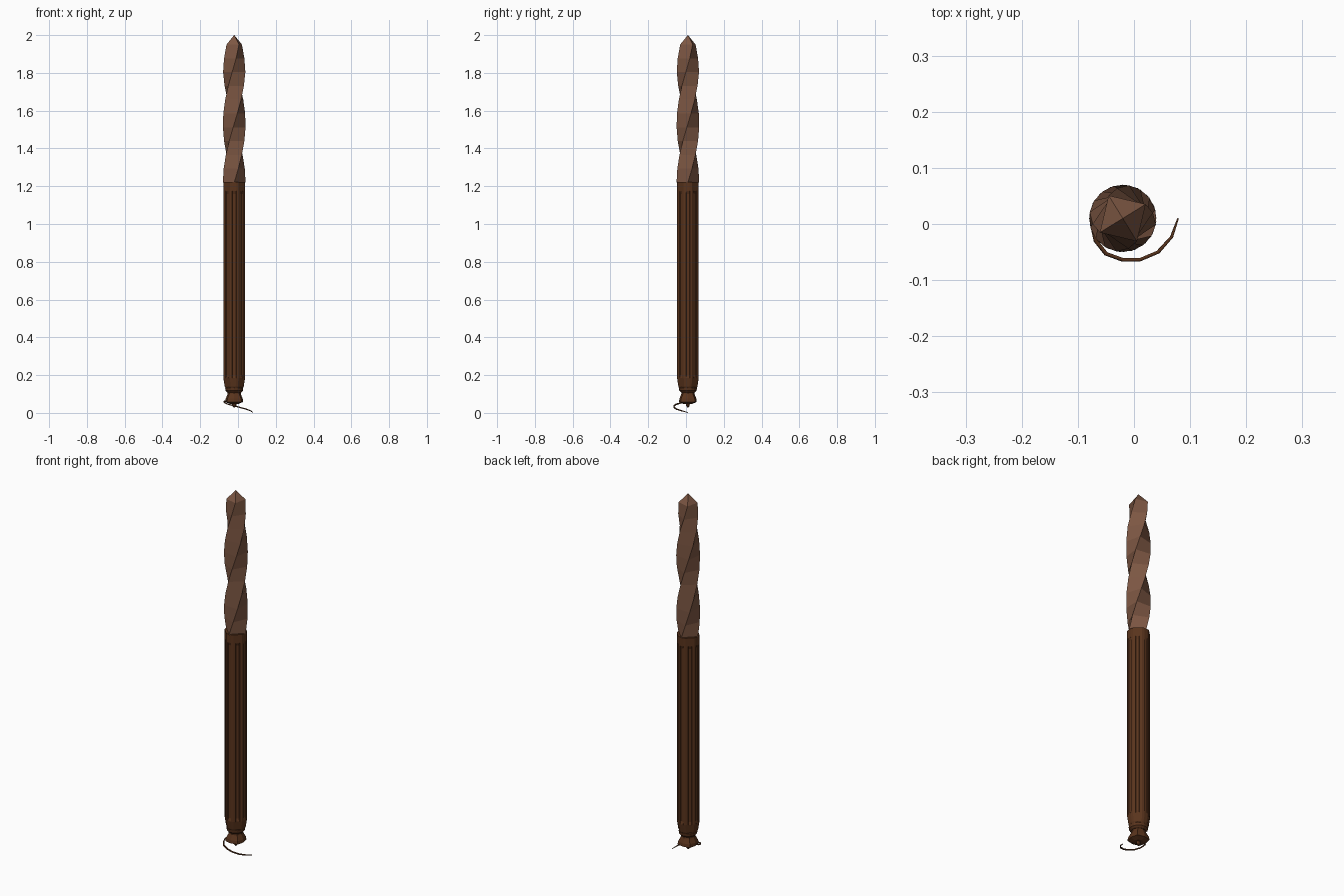
import bpy, bmesh, math
from math import sin, cos, pi, radians

if "Cube" in bpy.data.objects:
    bpy.data.objects.remove(bpy.data.objects["Cube"])

CX, CY = -0.02, 0.01  # axis of the tool


def material(name, rgb):
    m = bpy.data.materials.new(name)
    m.diffuse_color = (*rgb, 1)
    m.use_nodes = True
    m.node_tree.nodes["Principled BSDF"].inputs["Base Color"].default_value = m.diffuse_color
    return m


wood = material("dark wood", (0.100, 0.034, 0.012))
pale = material("pale wood", (0.205, 0.095, 0.056))


def ring(z, radius, sides, start=0.0, alt=None):
    """Ring of points; alt gives every second corner another radius."""
    pts = []
    for i in range(sides):
        a = start + 2 * pi * i / sides
        r = alt if (alt is not None and i % 2) else radius
        pts.append((CX + r * cos(a), CY + r * sin(a), z))
    return pts


def loft(name, rings, mat):
    """Skin equal-length rings, closing both ends."""
    bm = bmesh.new()
    rows = [[bm.verts.new(p) for p in r] for r in rings]
    n = len(rows[0])
    for a, b in zip(rows, rows[1:]):
        for i in range(n):
            j = (i + 1) % n
            bm.faces.new((a[i], a[j], b[j], b[i]))
    bm.faces.new(rows[0][::-1])
    bm.faces.new(rows[-1])
    bmesh.ops.recalc_face_normals(bm, faces=bm.faces[:])
    me = bpy.data.meshes.new(name)
    bm.to_mesh(me)
    bm.free()
    me.materials.append(mat)
    ob = bpy.data.objects.new(name, me)
    bpy.context.collection.objects.link(ob)
    return ob


# twisted square blade with a pyramid tip
TWIST = 290  # degrees per unit of height
levels = []
steps = 10
for k in range(steps + 1):
    z = 1.22 + 0.73 * k / steps
    r = 0.06 if z < 1.82 else 0.06 - 0.012 * (z - 1.82) / 0.13
    levels.append(ring(z, r, 4, radians(TWIST * (z - 1.22))))
levels.append(ring(2.0, 0.0005, 4, radians(TWIST * 0.73)))
loft("twisted_blade", levels, pale)


# handle with eight long grooves, flattened on the diagonals
def handle_ring(z, r, depth):
    pts = []
    for g in range(8):
        base = -90 + 45 * g
        for off, d in ((-11, 0), (-9, depth), (9, depth), (11, 0), (22.5, 0)):
            rr = r
            if g % 2 and abs(off) < 20:
                rr = r * cos(radians(22.5)) / cos(radians(off))
            a = radians(base + off)
            pts.append((CX + (rr - d) * cos(a), CY + (rr - d) * sin(a), z))
    return pts


loft("grooved_handle", [
    handle_ring(0.125, 0.044, 0), handle_ring(0.14, 0.051, 0),
    handle_ring(0.165, 0.055, 0), handle_ring(0.185, 0.058, 0),
    handle_ring(0.20, 0.058, 0.005), handle_ring(1.16, 0.058, 0.005),
    handle_ring(1.175, 0.058, 0), handle_ring(1.222, 0.058, 0)], wood)

# rounded collar, flared pommel and its pin
loft("collar", [ring(0.108, 0.036, 16), ring(0.118, 0.046, 16),
                ring(0.132, 0.048, 16), ring(0.142, 0.042, 16)], wood)
loft("pommel", [ring(0.048, 0.026, 8, pi / 4, 0.024),
                ring(0.058, 0.054, 8, pi / 4, 0.047),
                ring(0.075, 0.051, 8, pi / 4, 0.045),
                ring(0.10, 0.037, 8, pi / 4, 0.035),
                ring(0.125, 0.034, 8, pi / 4, 0.034)], wood)
loft("pommel_pin", [ring(0.028, 0.003, 6), ring(0.038, 0.011, 6),
                    ring(0.052, 0.012, 6)], wood)

# thin cord curling down from the pommel
path = [(-0.055, 0.010, 0.066), (-0.074, -0.005, 0.060),
        (-0.068, -0.030, 0.052), (-0.050, -0.053, 0.045),
        (-0.020, -0.064, 0.037), (0.010, -0.064, 0.029),
        (0.043, -0.050, 0.020), (0.067, -0.023, 0.011),
        (0.0785, 0.010, 0.002)]
cu = bpy.data.curves.new("cord", 'CURVE')
cu.dimensions = '3D'
cu.bevel_depth = 0.0042
cu.bevel_resolution = 0
cu.use_fill_caps = True
sp = cu.splines.new('POLY')
sp.points.add(len(path) - 1)
for i, p in enumerate(path):
    sp.points[i].co = (*p, 1)
    sp.points[i].radius = 1 if i < 7 else (0.8, 0.4)[i - 7]
cu.materials.append(wood)
bpy.context.collection.objects.link(bpy.data.objects.new("cord", cu))
